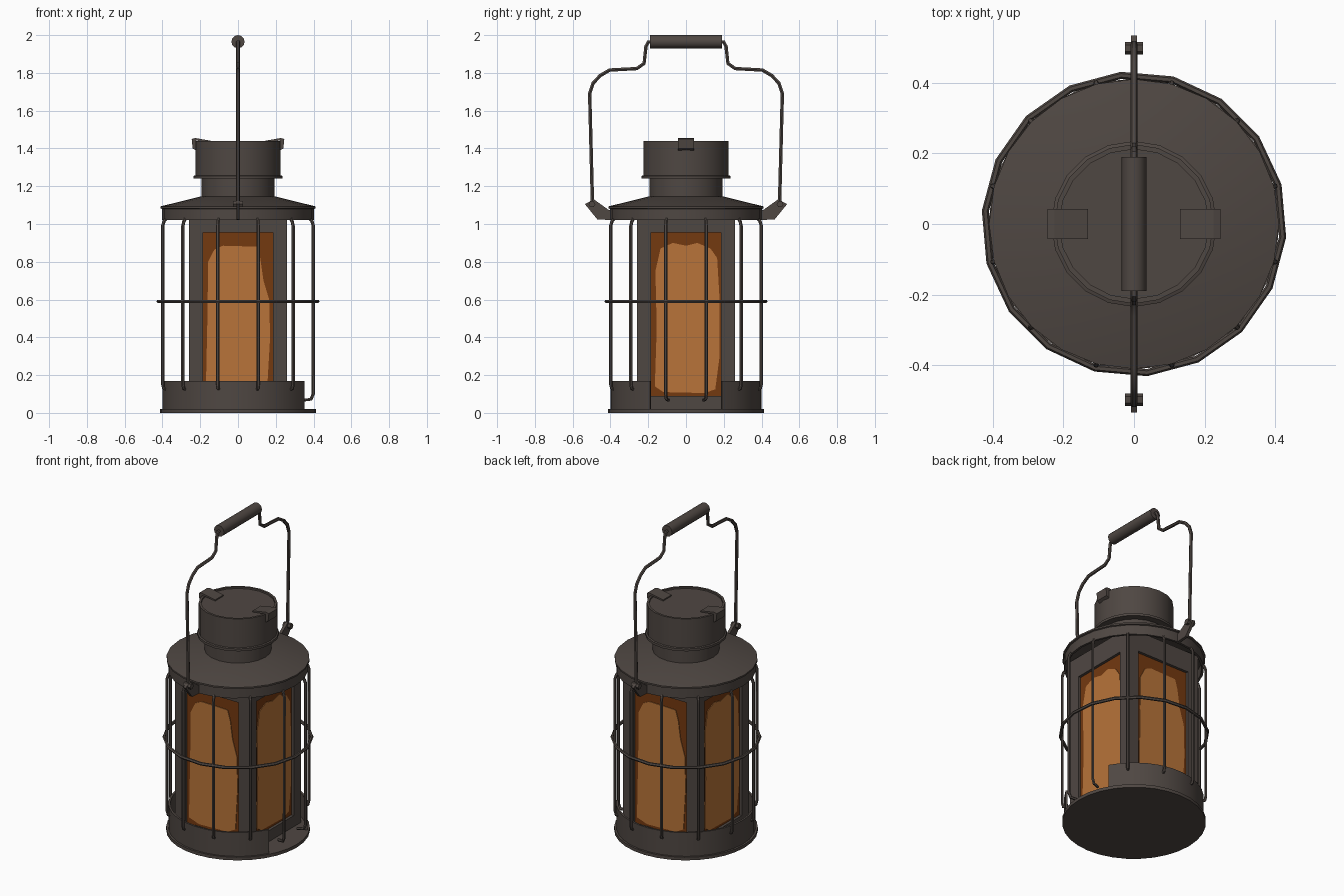
import bpy, bmesh, math
from mathutils import Matrix

if "Cube" in bpy.data.objects:
    bpy.data.objects.remove(bpy.data.objects["Cube"])

def material(name, col):
    m = bpy.data.materials.new(name)
    m.diffuse_color = (*col, 1)
    m.use_nodes = True
    m.node_tree.nodes["Principled BSDF"].inputs["Base Color"].default_value = m.diffuse_color
    return m

METAL = material("dark metal", (0.078, 0.063, 0.055))
GLOW = material("amber glass", (0.48, 0.174, 0.041))
AMBER = material("dark amber glass edge", (0.174, 0.041, 0.005))

def add(name, verts, faces, mat=METAL, smooth=True):
    me = bpy.data.meshes.new(name)
    me.from_pydata(verts, [], faces)
    bm = bmesh.new()
    bm.from_mesh(me)
    bmesh.ops.remove_doubles(bm, verts=bm.verts, dist=1e-5)
    bmesh.ops.recalc_face_normals(bm, faces=bm.faces)
    bm.to_mesh(me)
    bm.free()
    me.materials.append(mat)
    ob = bpy.data.objects.new(name, me)
    bpy.context.collection.objects.link(ob)
    if smooth:
        finish(ob)
    return ob

def finish(ob):
    bpy.ops.object.select_all(action='DESELECT')
    ob.select_set(True)
    bpy.context.view_layer.objects.active = ob
    bpy.ops.object.shade_smooth_by_angle(angle=math.radians(35))

def lathe(name, prof, seg=24, a0=0.0, a1=360.0):
    """Spin a closed (r, z) profile loop; partial arcs get end caps."""
    full = a1 - a0 >= 360
    n, rows = len(prof), seg if full else seg + 1
    vs, fs = [], []
    for i in range(rows):
        a = math.radians(a0 + (a1 - a0) * i / seg)
        vs += [(r * math.cos(a), r * math.sin(a), z) for r, z in prof]
    for i in range(seg):
        j = (i + 1) % rows
        for k in range(n):
            l = (k + 1) % n
            if prof[k][0] == 0 and prof[l][0] == 0:
                continue
            q = [i * n + k, j * n + k, j * n + l, i * n + l]
            if prof[k][0] == 0:
                q.pop(1)
            elif prof[l][0] == 0:
                q.pop(2)
            fs.append(q)
    if not full:
        fs += [list(range(n)), list(range((rows - 1) * n, rows * n))]
    return add(name, vs, fs)

def box(name, lo, hi, mat=METAL):
    vs = [(x, y, z) for x in (lo[0], hi[0]) for y in (lo[1], hi[1]) for z in (lo[2], hi[2])]
    fs = [(0, 1, 3, 2), (4, 6, 7, 5), (0, 4, 5, 1), (2, 3, 7, 6), (0, 2, 6, 4), (1, 5, 7, 3)]
    return add(name, vs, fs, mat, False)

def wire(name, pts, r, cyclic=False):
    cu = bpy.data.curves.new(name, 'CURVE')
    cu.dimensions = '3D'
    cu.bevel_depth = r
    cu.bevel_resolution = 1
    cu.use_fill_caps = True
    sp = cu.splines.new('POLY')
    sp.points.add(len(pts) - 1)
    for p, co in zip(sp.points, pts):
        p.co = (*co, 1)
    sp.use_cyclic_u = cyclic
    cu.materials.append(METAL)
    ob = bpy.data.objects.new(name, cu)
    bpy.context.collection.objects.link(ob)
    bpy.ops.object.select_all(action='DESELECT')
    ob.select_set(True)
    bpy.context.view_layer.objects.active = ob
    bpy.ops.object.convert(target='MESH')
    finish(bpy.context.object)

def plate(name, pts, depth, mat, matrix):
    """Extrude a 2D outline (local x, z) by depth along local y."""
    n = len(pts)
    vs = [matrix @ Matrix.Translation((x, y, z)).translation
          for y in (-depth / 2, depth / 2) for x, z in pts]
    fs = [list(range(n)), list(range(n, 2 * n))]
    fs += [(i, (i + 1) % n, n + (i + 1) % n, n + i) for i in range(n)]
    return add(name, [tuple(v) for v in vs], fs, mat, False)

# base: floor disc and wall, open towards +x
lathe("base_floor", [(0, 0), (0.412, 0), (0.412, 0.02), (0, 0.02)], 32)
lathe("base_wall", [(0.388, 0.015), (0.4, 0.015), (0.4, 0.17), (0.388, 0.17)], 28, 28.5, 331.5)

# square lamp house: amber core, corner posts, top and bottom rails
box("glass_core", (-0.243, -0.243, 0.03), (0.243, 0.243, 1.05), AMBER)
for sx in (-1, 1):
    for sy in (-1, 1):
        xs, ys = sorted((sx * 0.186, sx * 0.26)), sorted((sy * 0.186, sy * 0.26))
        box("corner_post", (xs[0], ys[0], 0.09), (xs[1], ys[1], 0.955))
box("top_rail", (-0.26, -0.26, 0.955), (0.26, 0.26, 1.085))
box("bottom_rail", (-0.26, -0.26, 0.02), (0.26, 0.26, 0.09))

# glowing middle of each pane, with an uneven outline
front = [(-0.17, 0.13), (-0.1, 0.105), (0.1, 0.11), (0.155, 0.14), (0.17, 0.4), (0.165, 0.6),
         (0.135, 0.7), (0.118, 0.82), (0.1, 0.88), (-0.08, 0.885), (-0.125, 0.865),
         (-0.158, 0.8), (-0.162, 0.5)]
side = [(-0.165, 0.14), (-0.12, 0.11), (0.1, 0.105), (0.155, 0.125), (0.178, 0.3), (0.178, 0.6),
        (0.165, 0.82), (0.13, 0.87), (0.06, 0.9), (0, 0.885), (-0.07, 0.9), (-0.135, 0.87),
        (-0.162, 0.75), (-0.155, 0.45)]
for k in range(4):
    m = Matrix.Rotation(k * math.pi / 2, 4, 'Z') @ Matrix.Translation((0, -0.244, 0))
    plate("glowing_pane", side if k % 2 else front, 0.006, GLOW, m)

# roof shell, neck and cap
lathe("roof", [(0.388, 1.02), (0.402, 1.02), (0.402, 1.08), (0.411, 1.083), (0.411, 1.093),
               (0.2, 1.145), (0, 1.145), (0, 1.13), (0.2, 1.13), (0.388, 1.082)], 24)
lathe("neck", [(0, 1.13), (0.192, 1.13), (0.192, 1.25), (0, 1.25)], 20)
lathe("cap", [(0, 1.24), (0.235, 1.24), (0.235, 1.255), (0.226, 1.258), (0.226, 1.44),
              (0.212, 1.44), (0.212, 1.43), (0, 1.43)], 20)

# clips folded over the cap rim
for s in (-1, 1):
    m = Matrix.Scale(s, 4, (1, 0, 0))
    plate("cap_clip", [(0.13, 1.43), (0.13, 1.438), (0.225, 1.455), (0.245, 1.45), (0.24, 1.4),
                       (0.222, 1.39), (0.222, 1.442)], 0.084, METAL, m)

# cage: twelve bent bars and a hoop
for k in range(12):
    a = math.radians(15 + 30 * k)
    if k in (0, 11):
        low = [(0.36, 0.068), (0.4, 0.072), (0.412, 0.1)]
    else:
        low = [(0.39, 0.125), (0.408, 0.13), (0.413, 0.155)]
    prof = low + [(0.413, 0.99), (0.405, 1.015), (0.393, 1.03)]
    wire("cage_bar", [(r * math.cos(a), r * math.sin(a), z) for r, z in prof], 0.009)
hoop = [math.radians(15 + 20 * k) for k in range(18)]
wire("cage_hoop", [(0.423 * math.cos(a), 0.423 * math.sin(a), 0.59) for a in hoop], 0.01, True)

# handle brackets, pivot pins and wires on both sides
for s in (-1, 1):
    m = Matrix.Scale(s, 4, (0, 1, 0)) @ Matrix.Rotation(math.pi / 2, 4, 'Z')
    plate("handle_bracket", [(0.385, 1.02), (0.47, 1.025), (0.535, 1.105), (0.487, 1.13),
                             (0.41, 1.075), (0.385, 1.075)], 0.018, METAL, m)
    wire("pivot_pin", [(-0.026, s * 0.498, 1.105), (0.026, s * 0.498, 1.105)], 0.018)
    path = [(0.495, 1.1), (0.51, 1.69), (0.492, 1.745), (0.455, 1.785), (0.405, 1.815),
            (0.26, 1.823), (0.222, 1.85), (0.212, 1.94), (0.2, 1.963), (0.17, 1.966)]
    wire("handle_wire", [(0, s * y, z) for y, z in path], 0.0105)

# grip
grip = lathe("handle_grip", [(0, -0.19), (0.035, -0.19), (0.035, 0.19), (0, 0.19)], 12)
grip.data.transform(Matrix.Translation((0, 0, 1.965)) @ Matrix.Rotation(math.pi / 2, 4, 'X'))
